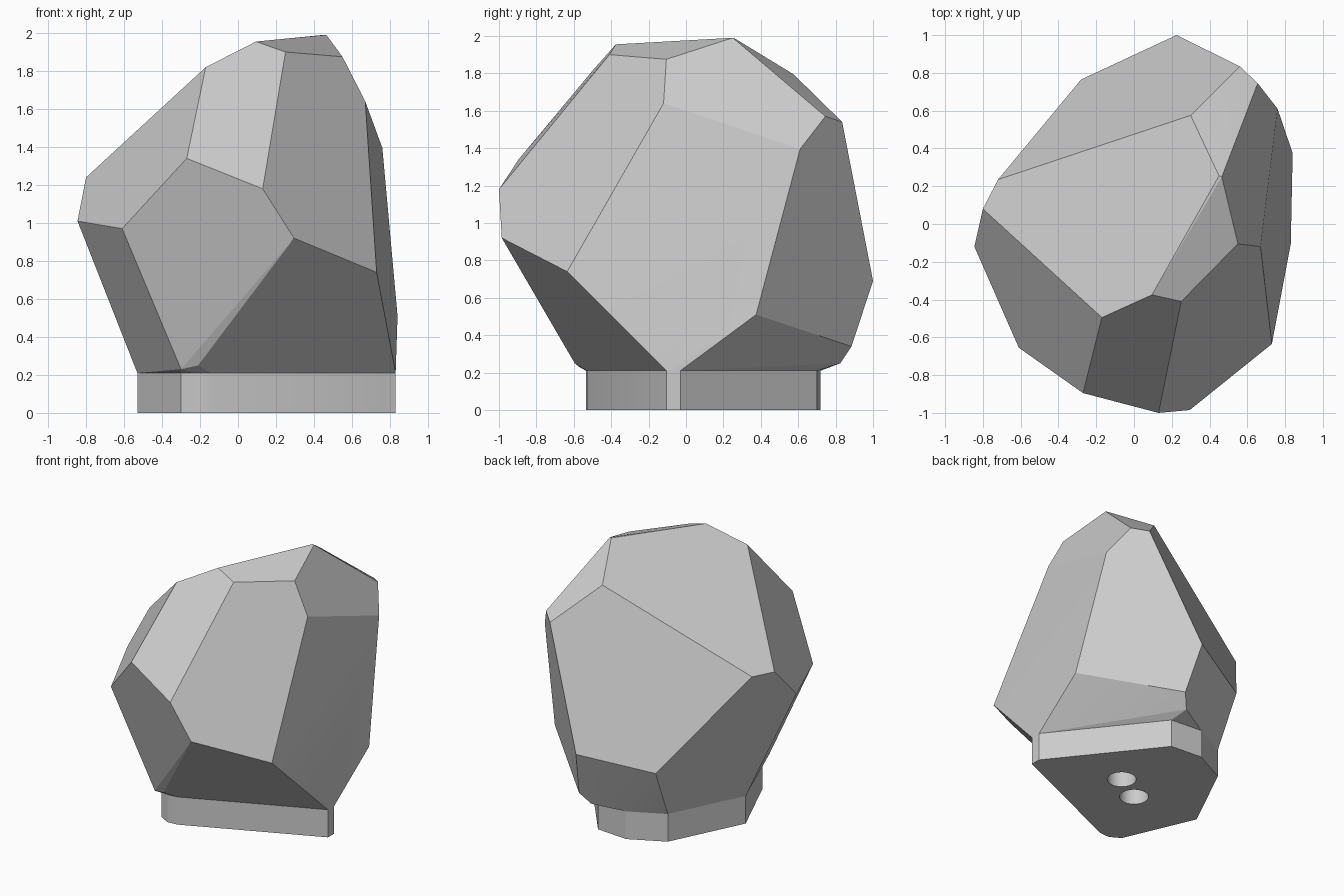
import bpy
import bmesh
from math import radians

cube = bpy.data.objects.get("Cube")
if cube:
    bpy.data.objects.remove(cube, do_unlink=True)

BASE_TOP = 0.21

grey = bpy.data.materials.new("stone grey")
grey.use_nodes = True
colour = (0.6, 0.6, 0.6, 1.0)
grey.diffuse_color = colour
grey.node_tree.nodes["Principled BSDF"].inputs["Base Color"].default_value = colour


def make_object(name, bm):
    bmesh.ops.recalc_face_normals(bm, faces=bm.faces)
    mesh = bpy.data.meshes.new(name)
    bm.to_mesh(mesh)
    bm.free()
    mesh.materials.append(grey)
    obj = bpy.data.objects.new(name, mesh)
    bpy.context.collection.objects.link(obj)
    return obj


def activate(obj):
    bpy.ops.object.select_all(action="DESELECT")
    obj.select_set(True)
    bpy.context.view_layer.objects.active = obj


def smooth(obj, angle):
    activate(obj)
    bpy.ops.object.shade_smooth_by_angle(angle=radians(angle))


# Footprint shared by the base and the underside of the rock
footprint = [(0.83, -0.105), (0.83, -0.03), (0.25, 0.70), (0.0, 0.72), (-0.26, 0.59),
             (-0.53, 0.04), (-0.30, -0.49), (-0.22, -0.535), (-0.14, -0.53)]

# Rock corners, from the crown down to the undercut
crown = [(0.45, 0.255, 1.99), (0.465, 0.25, 1.99), (0.095, -0.375, 1.955),
         (0.25, -0.41, 1.90), (0.55, -0.105, 1.875), (-0.17, -0.495, 1.82),
         (0.30, 0.575, 1.795), (0.67, -0.12, 1.64)]
shoulder = [(0.655, 0.745, 1.57), (0.56, 0.835, 1.54), (0.76, 0.61, 1.395),
            (-0.27, -0.895, 1.34), (-0.72, 0.235, 1.24), (-0.80, 0.08, 1.24),
            (0.13, -1.0, 1.18), (-0.845, -0.12, 1.01), (-0.61, -0.655, 0.97)]
undercut = [(0.295, -0.985, 0.92), (0.73, -0.635, 0.74), (0.225, 1.0, 0.69),
            (-0.28, 0.765, 0.59), (0.84, 0.375, 0.51), (0.28, 0.885, 0.34),
            (0.22, 0.825, 0.25), (-0.21, -0.595, 0.25), (-0.30, -0.57, 0.23)]

# Faceted rock: convex hull with nearly flat triangles merged into facets
bm = bmesh.new()
for co in crown + shoulder + undercut + [(x, y, BASE_TOP) for x, y in footprint]:
    bm.verts.new(co)
hull = bmesh.ops.convex_hull(bm, input=bm.verts)
spare = {v for v in hull["geom_interior"] + hull["geom_unused"]
         if isinstance(v, bmesh.types.BMVert)}
bmesh.ops.delete(bm, geom=list(spare), context="VERTS")
bmesh.ops.dissolve_limit(bm, angle_limit=radians(3), verts=bm.verts, edges=bm.edges)
rock = make_object("rock", bm)
smooth(rock, 10)

# Base slab extruded from the footprint
bm = bmesh.new()
outline = bm.faces.new([bm.verts.new((x, y, 0)) for x, y in footprint])
side = bmesh.ops.extrude_face_region(bm, geom=[outline], use_keep_orig=True)
top = [v for v in side["geom"] if isinstance(v, bmesh.types.BMVert)]
bmesh.ops.translate(bm, verts=top, vec=(0, 0, BASE_TOP))
base = make_object("base", bm)

# Two round sockets in the underside
for x, y in [(0.0, 0.0), (0.22, 0.13)]:
    bpy.ops.mesh.primitive_cylinder_add(vertices=32, radius=0.1, depth=0.4,
                                        location=(x, y, 0))
    cutter = bpy.context.object
    cutter.name = "socket_cutter"
    cutter.hide_render = True
    cutter.data.materials.append(grey)
    activate(base)
    cut = base.modifiers.new("socket", "BOOLEAN")
    cut.operation = "DIFFERENCE"
    cut.solver = "EXACT"
    cut.object = cutter
    bpy.ops.object.modifier_apply(modifier=cut.name)
    bpy.data.objects.remove(cutter, do_unlink=True)
smooth(base, 30)
